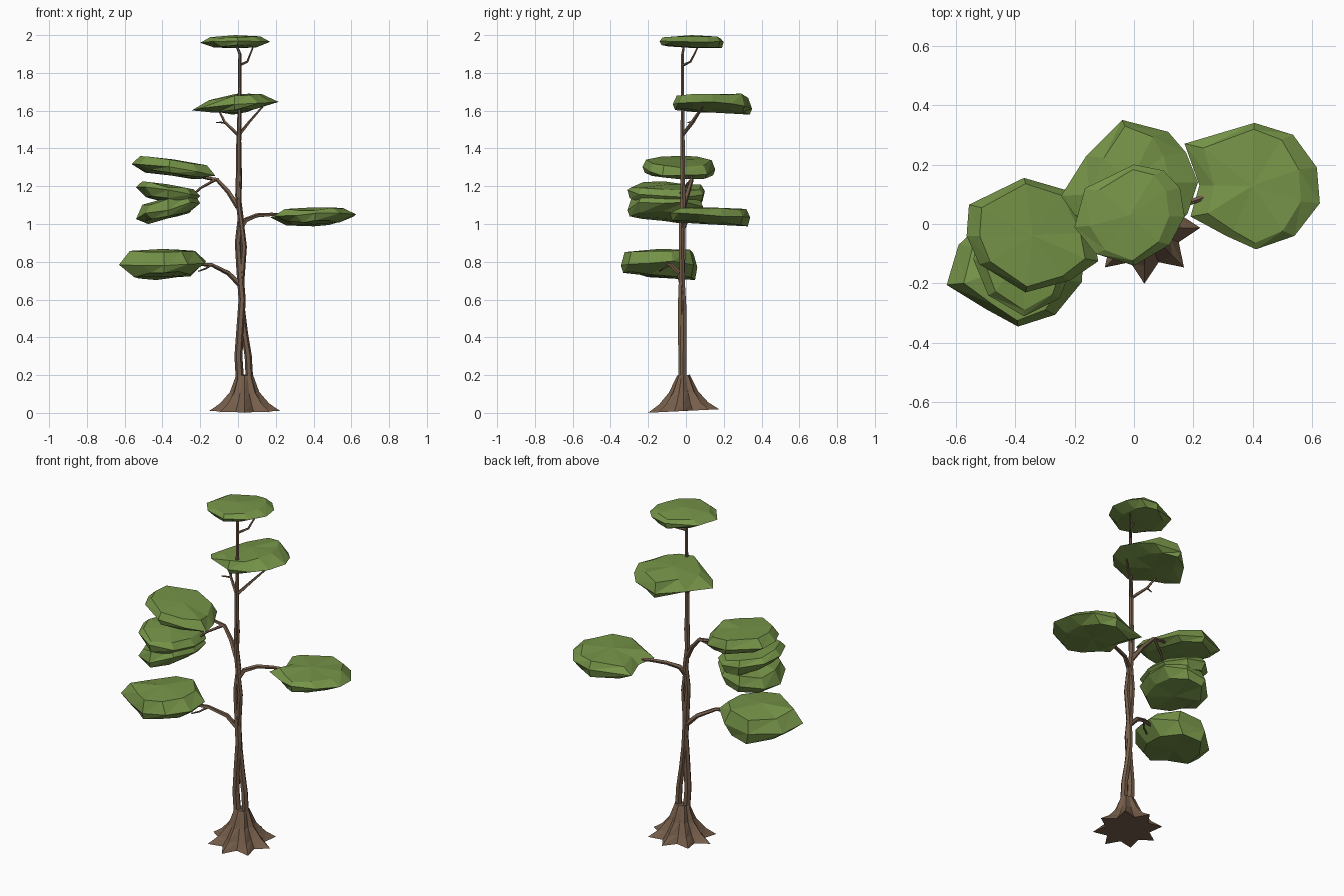
import bpy, bmesh, math, random
from mathutils import Vector

random.seed(4)


def material(name, color):
    m = bpy.data.materials.new(name)
    m.diffuse_color = (*color, 1)
    return m


BARK = material("bark_brown", (0.18, 0.112, 0.069))
LEAF = material("leaf_green", (0.181, 0.296, 0.065))


def finish(name, bm, mat):
    bmesh.ops.recalc_face_normals(bm, faces=bm.faces)
    me = bpy.data.meshes.new(name)
    bm.to_mesh(me)
    bm.free()
    me.materials.append(mat)
    ob = bpy.data.objects.new(name, me)
    bpy.context.collection.objects.link(ob)
    return ob


def bridge(bm, a, b):
    n = len(a)
    for i in range(n):
        j = (i + 1) % n
        bm.faces.new((a[i], a[j], b[j]))
        bm.faces.new((a[i], b[j], b[i]))


def tube(name, points, r0, r1, sides=6):
    """Tapered faceted limb along a path."""
    bm = bmesh.new()
    pts = [Vector(p) for p in points]
    prev = None
    for k, p in enumerate(pts):
        d = (pts[min(k + 1, len(pts) - 1)] - pts[max(k - 1, 0)]).normalized()
        ref = Vector((0, 1, 0)) if abs(d.y) < 0.9 else Vector((1, 0, 0))
        u = d.cross(ref).normalized()
        v = d.cross(u)
        r = r0 + (r1 - r0) * k / (len(pts) - 1)
        ring = [bm.verts.new(p + r * (u * math.cos(a) + v * math.sin(a)))
                for a in (2 * math.pi * i / sides for i in range(sides))]
        if prev:
            bridge(bm, prev, ring)
        else:
            bm.faces.new(ring)
        prev = ring
    bm.faces.new(prev)
    return finish(name, bm, BARK)


def canopy(name, outline, zb, zr, zt, slope=0.0, wide=0.72):
    """Flat faceted leaf pad: bottom ring, rim, top ring, top centre."""
    bm = bmesh.new()
    xs, ys = [p[0] for p in outline], [p[1] for p in outline]
    cx, cy = (min(xs) + max(xs)) / 2, (min(ys) + max(ys)) / 2
    j = (zt - zb) * 0.08

    def ring(sx, sy, z, tilt):
        return [bm.verts.new((cx + (x - cx) * sx, cy + (y - cy) * sy,
                              z + slope * (x - cx) * sx + tilt * (y - cy) + random.uniform(-j, j)))
                for x, y in outline]

    low = ring(wide - 0.1, 0.94, zb + 0.006, -0.06)
    rim = ring(1, 1, zr, -0.03)
    top = ring(wide, 0.9, zt - 0.012, -0.01)
    bridge(bm, low, rim)
    bridge(bm, rim, top)
    for r, z in ((low, zb), (top, zt)):
        c = bm.verts.new((cx, cy, z))
        for i in range(len(r)):
            bm.faces.new((r[i], r[(i + 1) % len(r)], c))
    return finish(name, bm, LEAF)


# Star-shaped root flare
bm = bmesh.new()
prev = None
for z, outer, inner in ((0.01, 0.188, 0.125), (0.05, 0.13, 0.095), (0.11, 0.078, 0.062), (0.2, 0.045, 0.038)):
    ring = []
    for i in range(16):
        a = math.pi * i / 8
        r = inner if i % 2 else outer
        x, y = r * math.cos(a), r * math.sin(a)
        ring.append(bm.verts.new((0.035 + x, -0.013 + y * (1 if z < 0.15 else 0.75), z + y * 0.05)))
    if prev:
        bridge(bm, prev, ring)
    else:
        bm.faces.new(ring)
    prev = ring
bm.faces.new(prev)
finish("root_flare", bm, BARK)

# Two intertwined trunks
tube("main_trunk", [(0.012, -0.02, 0.15), (0.002, -0.022, 0.3), (0.012, -0.025, 0.45), (0.022, -0.025, 0.6),
                    (0.01, -0.02, 0.75), (0.0, -0.018, 0.9), (0.014, -0.014, 1.03), (0.0, -0.016, 1.15),
                    (0.004, -0.018, 1.3), (0.004, -0.018, 1.47)], 0.022, 0.013)
tube("twining_trunk", [(0.062, -0.015, 0.15), (0.054, -0.015, 0.3), (0.035, -0.013, 0.42), (0.02, -0.012, 0.55),
                       (0.018, -0.02, 0.7), (0.032, -0.024, 0.88), (0.018, -0.024, 1.0), (0.004, -0.02, 1.1),
                       (0.01, -0.016, 1.25), (0.004, -0.018, 1.4)], 0.02, 0.011)
tube("upper_trunk", [(0.004, -0.018, 1.42), (0.008, -0.018, 1.6), (0.01, -0.018, 1.9), (-0.01, -0.01, 1.95)],
     0.013, 0.006)

# Branches and twigs
limbs = {
    "low_left_branch": ([(0.01, -0.02, 0.68), (-0.05, -0.035, 0.74), (-0.14, -0.08, 0.785), (-0.3, -0.13, 0.79)], 0.016),
    "low_left_twig": ([(-0.14, -0.08, 0.785), (-0.17, -0.12, 0.765), (-0.21, -0.14, 0.75)], 0.007),
    "high_left_branch": ([(0.0, -0.015, 1.09), (-0.05, 0.01, 1.17), (-0.11, 0.03, 1.235), (-0.17, 0.03, 1.245),
                          (-0.3, -0.02, 1.28)], 0.015),
    "high_left_twig": ([(-0.12, 0.03, 1.235), (-0.2, -0.01, 1.19), (-0.27, -0.06, 1.12)], 0.009),
    "right_branch": ([(0.015, -0.015, 0.98), (0.04, 0.0, 1.02), (0.1, 0.04, 1.045), (0.18, 0.07, 1.05),
                      (0.35, 0.13, 1.04)], 0.016),
    "upper_right_branch": ([(0.004, -0.018, 1.47), (0.06, 0.04, 1.54), (0.13, 0.09, 1.62)], 0.01),
    "upper_left_branch": ([(0.004, -0.018, 1.47), (-0.07, 0.03, 1.54), (-0.1, 0.07, 1.6)], 0.01),
    "upper_left_twig": ([(-0.065, 0.03, 1.535), (-0.09, 0.02, 1.538), (-0.115, 0.01, 1.538)], 0.006),
    "top_branch": ([(0.01, -0.018, 1.84), (0.05, 0.025, 1.86), (0.085, 0.07, 1.95)], 0.008),
}
for name, (path, r) in limbs.items():
    tube(name, path, r, r * 0.5, 5)

# Leaf pads, outlines read from above
canopy("top_canopy", [(-0.2, -0.01), (-0.13, -0.1), (0, -0.14), (0.12, -0.07), (0.17, 0.025), (0.155, 0.12),
                      (0.1, 0.18), (0, 0.2), (-0.165, 0.12)], 1.932, 1.965, 2.0, 0.02)
canopy("upper_canopy", [(-0.245, 0.095), (-0.2, 0.03), (-0.02, -0.07), (0.11, -0.04), (0.18, 0.035), (0.215, 0.14),
                        (0.175, 0.24), (0.115, 0.31), (-0.04, 0.35), (-0.16, 0.23)], 1.59, 1.622, 1.688, 0.1, 0.6)
canopy("high_left_canopy", [(-0.563, -0.04), (-0.52, -0.135), (-0.365, -0.23), (-0.215, -0.19), (-0.12, -0.125),
                            (-0.14, -0.03), (-0.215, 0.11), (-0.37, 0.155), (-0.555, 0.065)],
       1.255, 1.29, 1.342, -0.15, 0.8)
canopy("low_left_canopy", [(-0.63, -0.205), (-0.5, -0.285), (-0.39, -0.345), (-0.265, -0.305), (-0.175, -0.195),
                           (-0.17, -0.07), (-0.28, 0.04), (-0.45, 0.06), (-0.59, -0.07)],
       0.72, 0.785, 0.868, 0.06, 0.75)
canopy("right_canopy", [(0.17, 0.27), (0.22, 0.13), (0.19, 0.025), (0.31, -0.04), (0.41, -0.085), (0.54, -0.04),
                        (0.625, 0.07), (0.615, 0.19), (0.535, 0.3), (0.405, 0.34)], 0.998, 1.045, 1.088, 0.02)

# Middle left pad is split on its outer side into two lobes
lobe = [(-0.54, -0.12), (-0.49, -0.24), (-0.37, -0.31), (-0.25, -0.25), (-0.2, -0.12), (-0.21, 0.0),
        (-0.3, 0.09), (-0.42, 0.1), (-0.52, 0.0)]
canopy("middle_left_upper_lobe", lobe, 1.115, 1.17, 1.21, -0.16, 0.8)
canopy("middle_left_lower_lobe", lobe, 1.03, 1.075, 1.14, 0.24, 0.8)
